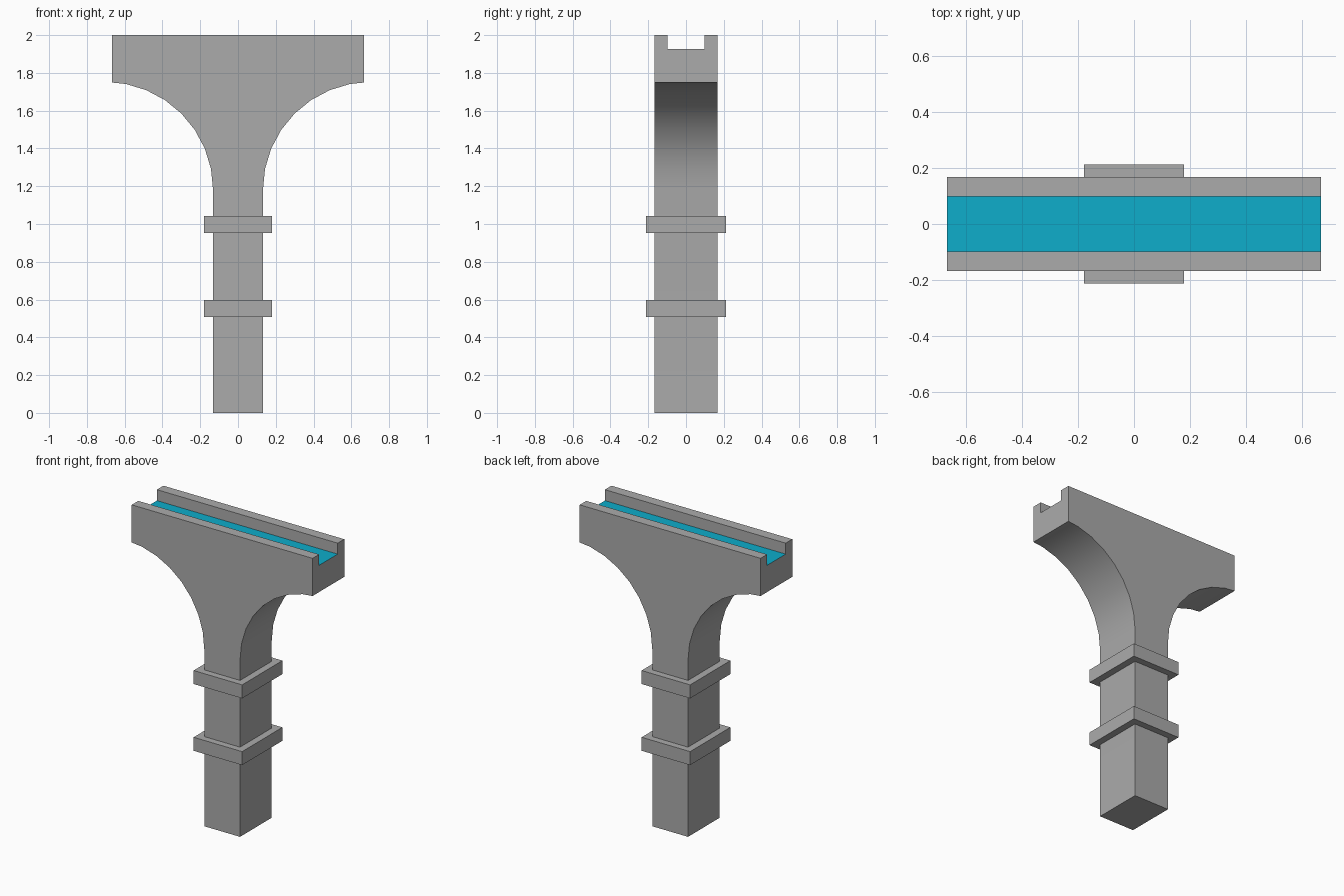
import bpy, bmesh, math

if "Cube" in bpy.data.objects:
    bpy.data.objects.remove(bpy.data.objects["Cube"])


def material(name, rgb):
    m = bpy.data.materials.new(name)
    m.diffuse_color = (*rgb, 1)
    m.use_nodes = True
    m.node_tree.nodes["Principled BSDF"].inputs["Base Color"].default_value = m.diffuse_color
    return m


stone = material("grey stone", (0.407, 0.407, 0.407))
water = material("cyan water", (0.0044, 0.418, 0.597))


def add_object(name, bm, mats):
    bmesh.ops.recalc_face_normals(bm, faces=bm.faces)
    mesh = bpy.data.meshes.new(name)
    bm.to_mesh(mesh)
    bm.free()
    for m in mats:
        mesh.materials.append(m)
    ob = bpy.data.objects.new(name, mesh)
    bpy.context.collection.objects.link(ob)
    return ob


def box(name, sx, sy, z0, z1, mats):
    bm = bmesh.new()
    bmesh.ops.create_cube(bm, size=1)
    for v in bm.verts:
        v.co = (v.co.x * 2 * sx, v.co.y * 2 * sy, z0 + (v.co.z + 0.5) * (z1 - z0))
    return add_object(name, bm, mats)


# Pillar and flared head: half profile with a quarter arc, mirrored, extruded in y
HALF_X, HALF_Y, COL_X = 0.667, 0.167, 0.132
R, CZ = 0.572, 1.18
half = [(COL_X, 0)]
for i in range(8):
    a = math.radians(11.25 * i)
    half.append((COL_X + R - R * math.cos(a), CZ + R * math.sin(a)))
half += [(HALF_X, 1.749), (HALF_X, 2.0)]
profile = half + [(-x, z) for x, z in reversed(half)]

bm = bmesh.new()
face = bm.faces.new([bm.verts.new((x, -HALF_Y, z)) for x, z in profile])
ext = bmesh.ops.extrude_face_region(bm, geom=[face])
for v in ext["geom"]:
    if isinstance(v, bmesh.types.BMVert):
        v.co.y = HALF_Y
pillar = add_object("aqueduct_pillar", bm, [stone, water])

# Channel cut along the top
FLOOR = 1.927
cutter = box("channel_cutter", 0.8, 0.098, FLOOR, 2.1, [stone])
cutter.hide_render = True
mod = pillar.modifiers.new("channel", "BOOLEAN")
mod.operation = "DIFFERENCE"
mod.solver = "EXACT"
mod.object = cutter
bpy.context.view_layer.objects.active = pillar
pillar.select_set(True)
bpy.ops.object.modifier_apply(modifier=mod.name)
bpy.data.objects.remove(cutter)

# Channel floor is water, everything else stone
for p in pillar.data.polygons:
    p.material_index = int(p.normal.z > 0.9 and abs(p.center.z - FLOOR) < 0.01)
bpy.ops.object.shade_smooth_by_angle(angle=math.radians(30))

# Bands around the column
for name, z0 in (("lower_band", 0.508), ("upper_band", 0.953)):
    box(name, 0.179, 0.212, z0, z0 + 0.09, [stone])
